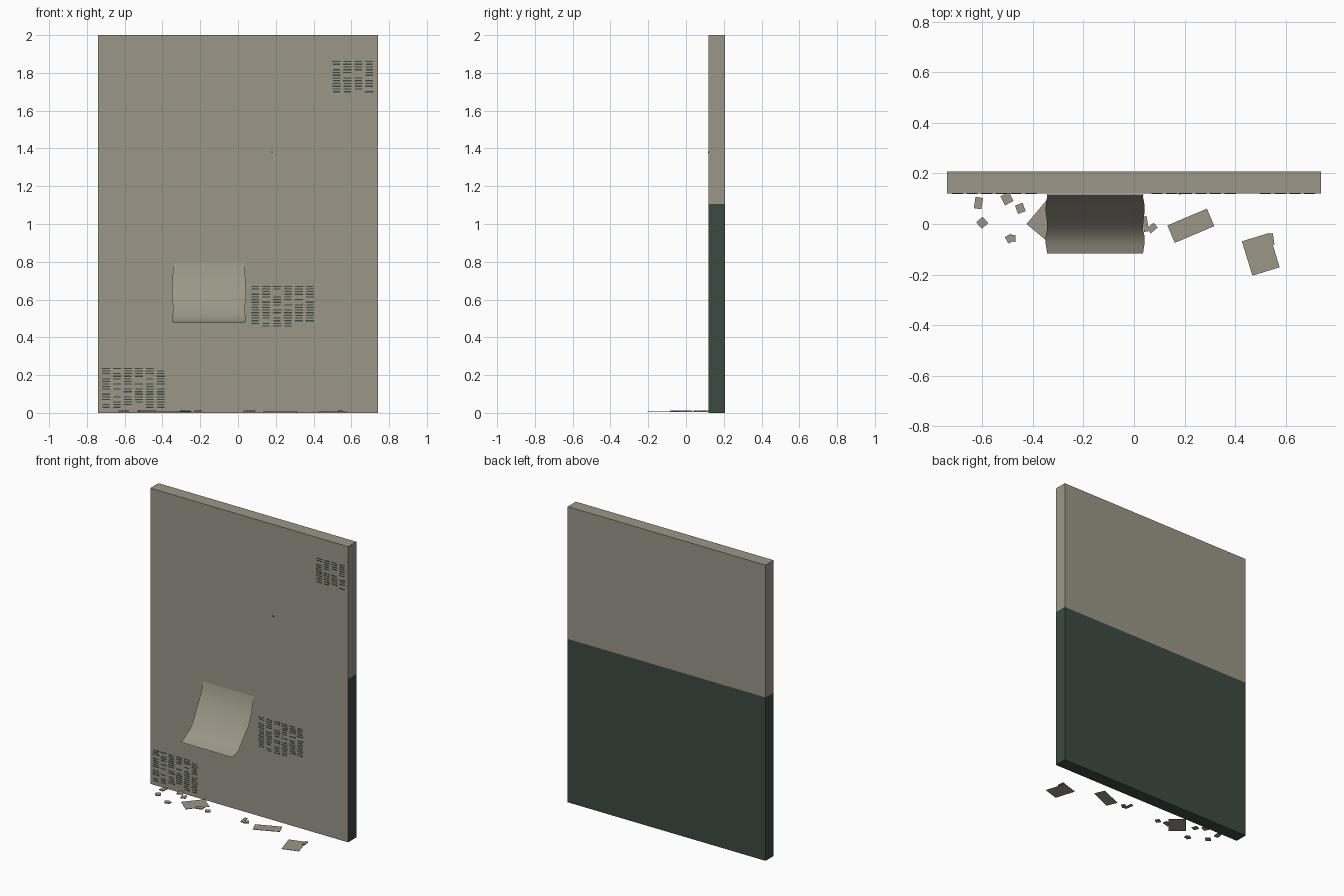
import bpy, bmesh, math, random
from mathutils import Matrix, Vector

if "Cube" in bpy.data.objects:
    bpy.data.objects.remove(bpy.data.objects["Cube"])

random.seed(4)


def material(name, rgb):
    m = bpy.data.materials.new(name)
    m.diffuse_color = (*rgb, 1)
    m.use_nodes = True
    m.node_tree.nodes["Principled BSDF"].inputs["Base Color"].default_value = m.diffuse_color
    return m


plaster = material("old plaster", (0.325, 0.31, 0.245))
green = material("dark green paint", (0.045, 0.068, 0.053))


def finish(name, bm, *mats):
    me = bpy.data.meshes.new(name)
    bm.to_mesh(me)
    bm.free()
    for m in mats:
        me.materials.append(m)
    ob = bpy.data.objects.new(name, me)
    bpy.context.collection.objects.link(ob)
    return ob


def add_box(bm, centre, size, angle=0):
    mat = (Matrix.Translation(centre) @ Matrix.Rotation(angle, 4, 'Z')
           @ Matrix.Diagonal((*size, 1)))
    bmesh.ops.create_cube(bm, size=1, matrix=mat)


# Wall panel: green below 1.1 everywhere except the plastered front
bm = bmesh.new()
add_box(bm, (0, 0.1635, 1), (1.48, 0.087, 2))
bmesh.ops.bisect_plane(bm, geom=bm.verts[:] + bm.edges[:] + bm.faces[:],
                       plane_co=(0, 0, 1.105), plane_no=(0, 0, 1))
bm.normal_update()
for f in bm.faces:
    low = f.calc_center_median().z < 1.1
    f.material_index = int(low and f.normal.y > -0.5)
finish("wall_panel", bm, plaster, green)

# Peeling sheet curling away from the wall, with slightly wavy sides
profile = [(0.117, 0.80), (0.109, 0.76), (0.088, 0.70), (0.052, 0.625),
           (0.012, 0.568), (-0.02, 0.53), (-0.05, 0.503),
           (-0.08, 0.488), (-0.117, 0.477)]
bm = bmesh.new()
rows = []
for i, (y, z) in enumerate(profile):
    w = 0.004 * math.sin(i * 1.7)
    left, right = -0.347 + w, 0.039 - w
    rows.append([bm.verts.new((left + (right - left) * k / 8, y, z)) for k in range(9)])
for a, b in zip(rows, rows[1:]):
    for k in range(8):
        f = bm.faces.new((a[k], b[k], b[k + 1], a[k + 1]))
        f.smooth = True
finish("peeling_sheet", bm, plaster)

# Worn patches: columns of short dark slits in the plaster
def worn_patch(name, x0, z0, z1, columns):
    bm = bmesh.new()
    n = int((z1 - z0) / 0.0135)
    for r in range(n + 1):
        z = z0 + (z1 - z0) * r / n
        for c in range(columns):
            if random.random() < 0.2:
                continue
            w = random.uniform(0.036, 0.045)
            add_box(bm, (x0 + c * 0.058 + 0.021, 0.1195, z), (w, 0.0015, 0.006))
    finish(name, bm, green)


worn_patch("worn_patch_top", 0.50, 1.70, 1.86, 4)
worn_patch("worn_patch_middle", 0.07, 0.46, 0.67, 6)
worn_patch("worn_patch_bottom", -0.72, 0.03, 0.235, 6)

# Tiny chip in the plaster
bm = bmesh.new()
add_box(bm, (0.18, 0.118, 1.38), (0.007, 0.004, 0.007))
finish("wall_chip", bm, green)

# Large fallen flakes: x, y, width, depth, angle
for i, (x, y, w, d, a) in enumerate([(-0.335, 0.022, 0.15, 0.11, 50),
                                     (0.225, -0.007, 0.17, 0.075, 23),
                                     (0.502, -0.12, 0.113, 0.142, 17)]):
    bm = bmesh.new()
    add_box(bm, (x, y, 0.007), (w, d, 0.002), math.radians(a))
    finish(f"large_flake_{i + 1}", bm, plaster)

# Small crumbs of plaster
crumbs = [(-0.616, 0.083, 0.03, 0.045, -8), (-0.503, 0.10, 0.038, 0.04, 27),
          (-0.45, 0.062, 0.032, 0.035, 20), (-0.601, 0.005, 0.034, 0.034, 42),
          (-0.492, -0.058, 0.028, 0.03, 30), (-0.48, -0.057, 0.022, 0.026, -5),
          (0.072, -0.016, 0.036, 0.025, 40), (0.045, 0.0, 0.02, 0.06, 10),
          (0.543, -0.06, 0.02, 0.045, 8), (-0.28, -0.01, 0.05, 0.03, 15),
          (-0.212, -0.02, 0.032, 0.03, 35)]
bm = bmesh.new()
for x, y, w, d, a in crumbs:
    add_box(bm, (x, y, 0.0105), (w, d, 0.006), math.radians(a))
finish("plaster_crumbs", bm, plaster)
